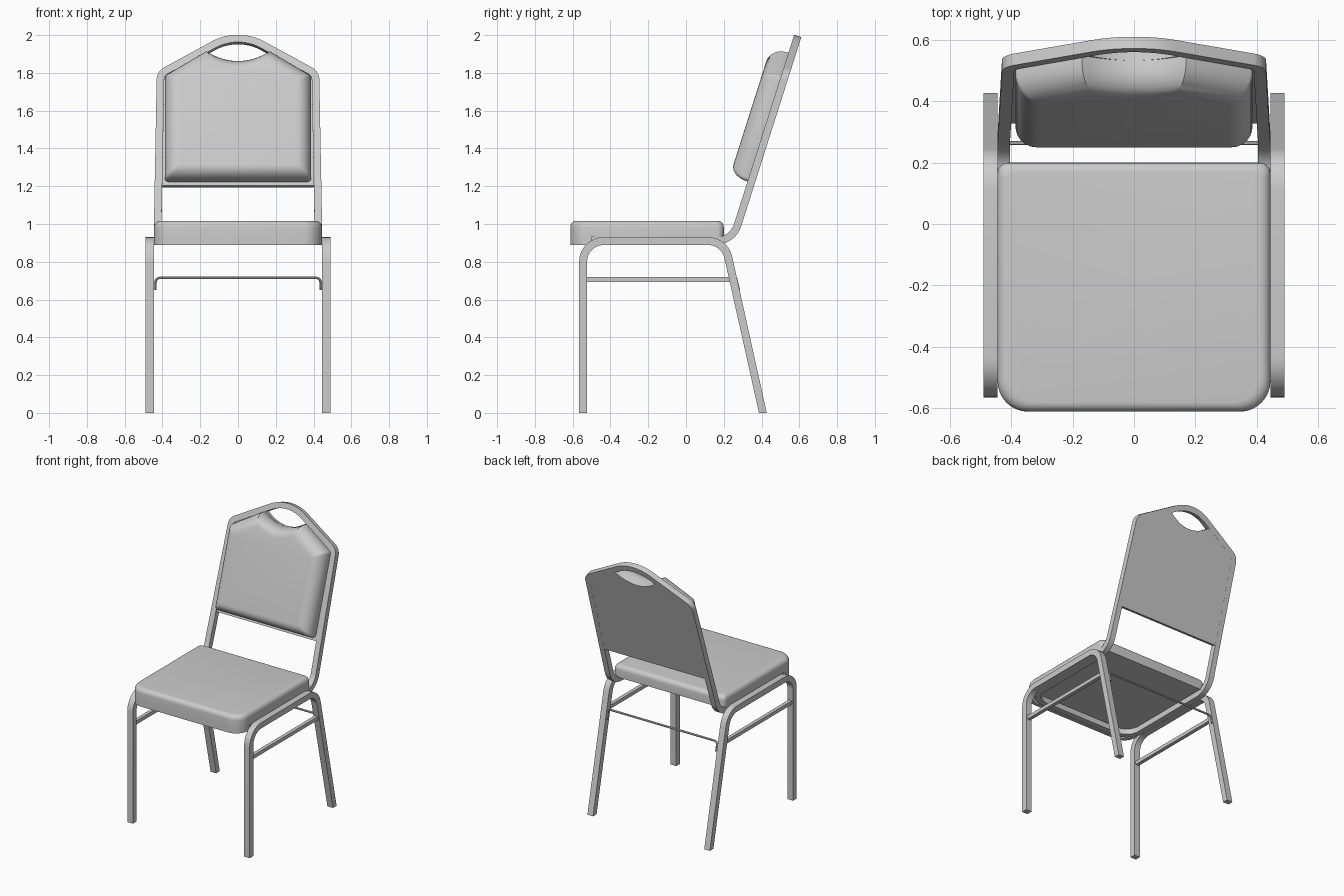
import bpy, bmesh, math
from mathutils import Vector

cube = bpy.data.objects.get("Cube")
if cube:
    bpy.data.objects.remove(cube, do_unlink=True)

GREY = (0.6, 0.6, 0.6, 1)
grey = bpy.data.materials.new("plain_grey")
grey.use_nodes = True
grey.diffuse_color = GREY
grey.node_tree.nodes["Principled BSDF"].inputs["Base Color"].default_value = GREY

X, Y, Z = Vector((1, 0, 0)), Vector((0, 1, 0)), Vector((0, 0, 1))

# Reclined plane of the backrest: up direction, forward normal and origin
TILT = math.atan(0.318)
UP = Vector((0, math.sin(TILT), math.cos(TILT)))
FORWARD = Vector((0, -math.cos(TILT), math.sin(TILT)))
BACK_ORIGIN = Vector((0, 0.275, 1.0))


def on_back(u, v, w=0):
    return BACK_ORIGIN + X * u + UP * v + FORWARD * w


def finish(name, rings):
    """Skin a list of rings, cap the ends and shade the result."""
    bm = bmesh.new()
    loops = [[bm.verts.new(p) for p in ring] for ring in rings]
    count = len(loops[0])
    for a, b in zip(loops, loops[1:]):
        for i in range(count):
            j = (i + 1) % count
            bm.faces.new((a[i], a[j], b[j], b[i]))
    bm.faces.new(loops[0][::-1])
    bm.faces.new(loops[-1])
    bmesh.ops.recalc_face_normals(bm, faces=bm.faces)
    mesh = bpy.data.meshes.new(name)
    bm.to_mesh(mesh)
    bm.free()
    mesh.materials.append(grey)
    obj = bpy.data.objects.new(name, mesh)
    bpy.context.collection.objects.link(obj)
    bpy.ops.object.select_all(action='DESELECT')
    obj.select_set(True)
    bpy.context.view_layer.objects.active = obj
    bpy.ops.object.shade_smooth_by_angle(angle=math.radians(35))


def rounded(points, radii, closed=False, steps=8):
    """Replace the corners of a path by arcs of the given radii."""
    result = []
    n = len(points)
    for i, (p, r) in enumerate(zip(points, radii)):
        if r == 0 or (not closed and i in (0, n - 1)):
            result.append(p)
            continue
        a = (points[i - 1] - p).normalized()
        b = (points[(i + 1) % n] - p).normalized()
        half = a.angle(b) / 2
        reach = r / math.tan(half)
        centre = p + (a + b).normalized() * (r / math.sin(half))
        start = (p + a * reach - centre).normalized()
        end = (p + b * reach - centre).normalized()
        result += [centre + start.slerp(end, k / steps).normalized() * r
                   for k in range(steps + 1)]
    return result


def sweep(name, path, normal, width, height, sides=4, floor=-1):
    """Run a bar with mitred corners along a flat path."""
    rings = []
    grow = 0.5 / math.cos(math.pi / sides)
    for i, p in enumerate(path):
        before = (p - path[max(i - 1, 0)]).normalized()
        after = (path[min(i + 1, len(path) - 1)] - p).normalized()
        tangent = (before + after).normalized()
        side = tangent.cross(normal).normalized()
        if 0 < i < len(path) - 1:
            side /= max(before.dot(tangent), 0.5)
        ring = []
        for k in range(sides):
            t = 2 * math.pi * (k + 0.5) / sides
            q = p + side * (math.cos(t) * width * grow) + normal * (math.sin(t) * height * grow)
            q.z = max(q.z, floor)
            ring.append(q)
        rings.append(ring)
    finish(name, rings)


# Leg frames, stretchers and lower bends of the back tube, one per side
for side, label in ((1, "left"), (-1, "right")):
    def at(y, z, x):
        return Vector((side * x, y, z))

    legs = [at(y, z, 0.4675) for y, z in
            ((-0.545, 0), (-0.545, 0.91), (0.205, 0.91), (0.407, -0.01))]
    sweep(label + "_leg_frame", rounded(legs, (0, 0.11, 0.11, 0)), X, 0.042, 0.045, floor=0)
    sweep(label + "_stretcher", [at(-0.54, 0.707, 0.4675), at(0.245, 0.707, 0.4675)],
          X, 0.026, 0.026)
    bend = [at(0.05, 0.91, 0.425), at(0.246, 0.91, 0.425), at(0.277, 1.006, 0.425)]
    sweep(label + "_back_bend", rounded(bend, (0, 0.12, 0)), X, 0.04, 0.04)

# Thin rod between the rear legs, hooked down at both ends
rod = [Vector(p) for p in ((-0.437, 0.28, 0.65), (-0.437, 0.264, 0.715),
                           (0.437, 0.264, 0.715), (0.437, 0.28, 0.65))]
sweep("rear_rod", rounded(rod, (0, 0.025, 0.025, 0)), Y, 0.013, 0.013, sides=8)

# Tube running under the seat
loop = [Vector((x, y, 0.91)) for x, y in
        ((0.425, 0.15), (0.425, -0.56), (-0.425, -0.56), (-0.425, 0.15))]
sweep("seat_tube", rounded(loop, (0, 0.12, 0.12, 0)), Z, 0.04, 0.04)

# Seat cushion with a rounded top edge, and its front lip
FRONT, REAR, HALF = -0.612, 0.2, 0.445
corners = [Vector((HALF, REAR, 0)), Vector((-HALF, REAR, 0)),
           Vector((-HALF, FRONT, 0)), Vector((HALF, FRONT, 0))]
plan = rounded(corners, (0.035, 0.035, 0.1, 0.1), closed=True)
middle = Vector((0, (FRONT + REAR) / 2, 0))
rings = [[p + Z * 0.93 for p in plan]]
for k in range(6):
    t = k / 5 * math.pi / 2
    scale = 1 - 0.075 * (1 - math.cos(t))
    rings.append([middle + (p - middle) * scale + Z * (0.984 + 0.033 * math.sin(t)) for p in plan])
finish("seat_cushion", rings)
edge = 0.012
lip = [Vector((x, y, 0.912)) for x, y in
       ((HALF - edge, -0.5), (HALF - edge, FRONT + edge),
        (-HALF + edge, FRONT + edge), (-HALF + edge, -0.5))]
sweep("seat_front_lip", rounded(lip, (0, 0.088, 0.088, 0)), Z, 2 * edge, 0.044)

# Arched back tube
arch = [on_back(u, v) for u, v in
        ((0.425, 0), (0.41, 0.83), (0, 1.064), (-0.41, 0.83), (-0.425, 0))]
sweep("back_tube", rounded(arch, (0, 0.06, 0.26, 0.06, 0), steps=12), FORWARD, 0.04, 0.04)


def back_outline(half, bottom, shoulder, tip, radius):
    """Backrest shape with a scoop at the top that leaves the hand hole."""
    scoop = [(0.17 * k / 8, 0.89 + (tip - 0.89) * (k / 8) ** 2) for k in range(8, -9, -1)]
    points = [(half, bottom), (half, shoulder)] + scoop + [(-half, shoulder), (-half, bottom)]
    radii = [radius] * 2 + [0] * len(scoop) + [radius] * 2
    return rounded([Vector((u, v, 0)) for u, v in points], radii, closed=True, steps=4)


# Flat panel closing the back
panel = back_outline(0.408, 0.21, 0.82, 0.957, 0.01)
finish("back_panel", [[on_back(p.x, p.y, w) for p in panel] for w in (-0.0195, 0.012)])

# Padded back cushion with a wide rounded rim
pad = back_outline(0.387, 0.23, 0.81, 0.945, 0.02)
heart = Vector((0, 0.55, 0))
rings = [[on_back(p.x, p.y, 0) for p in pad]]
for k in range(8):
    t = k / 7 * math.pi / 2
    scale = 1 - 0.2 * (1 - math.cos(t))
    ring = [heart + (p - heart) * scale for p in pad]
    rings.append([on_back(p.x, p.y, 0.03 + 0.088 * math.sin(t)) for p in ring])
finish("back_cushion", rings)
